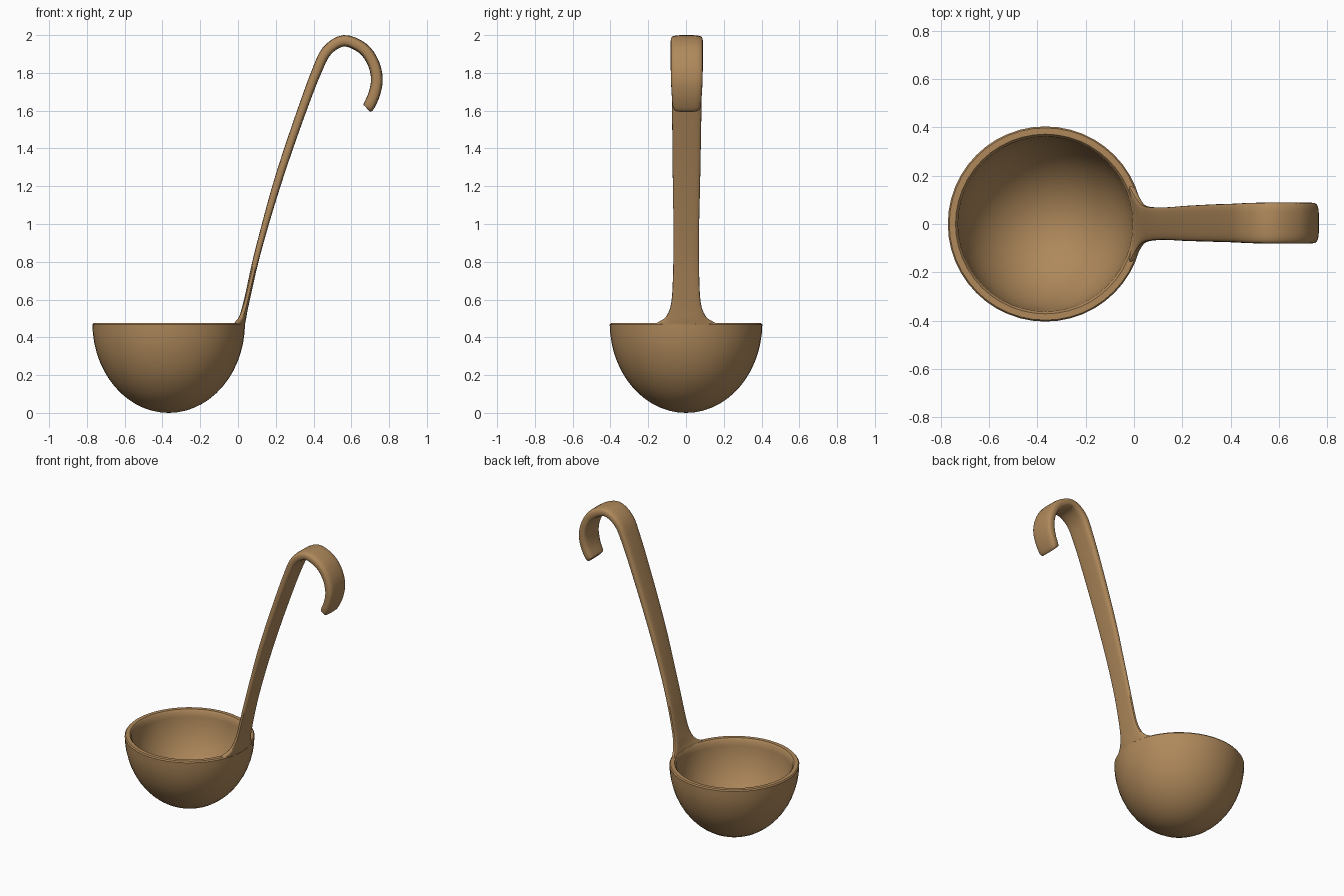
import bpy, bmesh, math
from mathutils import Vector

cube = bpy.data.objects.get("Cube")
if cube:
    bpy.data.objects.remove(cube, do_unlink=True)

wood = bpy.data.materials.new("warm_wood")
wood.use_nodes = True
COLOR = (0.43, 0.25, 0.105, 1)
wood.diffuse_color = COLOR
wood.node_tree.nodes["Principled BSDF"].inputs["Base Color"].default_value = COLOR

CX, RIM = -0.367, 0.475          # bowl centre and rim height
OUTER, INNER = 0.404, 0.362      # bowl radii


def loft(name, rings, cap_start, cap_end):
    """Skin a list of closed rings; a ring of one point makes a pole."""
    bm = bmesh.new()
    rows = [[bm.verts.new(p) for p in ring] for ring in rings]
    for a, b in zip(rows, rows[1:]):
        n = max(len(a), len(b))
        for i in range(n):
            j = (i + 1) % n
            quad = [a[i % len(a)], a[j % len(a)], b[j % len(b)], b[i % len(b)]]
            bm.faces.new(list(dict.fromkeys(quad)))
    if cap_start:
        bm.faces.new(rows[0])
    if cap_end:
        bm.faces.new(rows[-1])
    bmesh.ops.recalc_face_normals(bm, faces=bm.faces)
    mesh = bpy.data.meshes.new(name)
    bm.to_mesh(mesh)
    bm.free()
    obj = bpy.data.objects.new(name, mesh)
    bpy.context.collection.objects.link(obj)
    mesh.materials.append(wood)
    bpy.ops.object.select_all(action="DESELECT")
    obj.select_set(True)
    bpy.context.view_layer.objects.active = obj
    bpy.ops.object.shade_smooth_by_angle(angle=math.radians(40))
    return obj


# Bowl: outer arc up, softened rim, inner arc down
def arc(radius, depth, steps=14):
    angles = [math.pi / 2 * i / steps for i in range(steps + 1)]
    return [(radius * math.sin(a), RIM - depth * math.cos(a)) for a in angles]


outer = arc(OUTER, RIM)
inner = arc(INNER, 0.43)
outer[-1] = (OUTER, RIM - 0.008)
inner[-1] = (INNER, RIM - 0.012)
profile = outer + [(OUTER - 0.006, RIM), (INNER + 0.01, RIM)] + inner[::-1]
rings = []
for r, z in profile:
    n = 48 if r > 1e-5 else 1
    rings.append([(CX + r * math.cos(math.tau * i / n), r * math.sin(math.tau * i / n), z)
                  for i in range(n)])
loft("bowl", rings, False, False)

# Handle stations: x, z, half width, thickness, wrap around the bowl wall
stations = [Vector(s) for s in (
    (0.012, 0.40, 0.17, 0.032, 1), (0.018, 0.465, 0.165, 0.036, 1),
    (0.026, 0.50, 0.115, 0.034, 0.9), (0.035, 0.545, 0.088, 0.032, 0.5),
    (0.052, 0.62, 0.074, 0.030, 0.2), (0.092, 0.80, 0.068, 0.032, 0),
    (0.145, 1.00, 0.068, 0.036, 0), (0.203, 1.20, 0.072, 0.042, 0),
    (0.268, 1.40, 0.075, 0.045, 0), (0.345, 1.62, 0.078, 0.048, 0),
    (0.413, 1.80, 0.080, 0.052, 0), (0.470, 1.915, 0.083, 0.056, 0),
    (0.560, 1.970, 0.085, 0.060, 0), (0.660, 1.930, 0.085, 0.062, 0),
    (0.715, 1.855, 0.085, 0.062, 0), (0.735, 1.770, 0.084, 0.062, 0),
    (0.722, 1.690, 0.080, 0.062, 0), (0.692, 1.622, 0.074, 0.060, 0),
    (0.684, 1.610, 0.060, 0.042, 0))]


def catmull(p0, p1, p2, p3, t):
    return 0.5 * (2 * p1 + (p2 - p0) * t + (2 * p0 - 5 * p1 + 4 * p2 - p3) * t * t
                  + (3 * p1 - p0 - 3 * p2 + p3) * t ** 3)


last = len(stations) - 1
path = []
for k in range(last):
    four = [stations[min(max(k + d, 0), last)] for d in (-1, 0, 1, 2)]
    path += [catmull(*four, t / 4) for t in range(4)]
path.append(stations[-1])


def power(v, e):
    return math.copysign(abs(v) ** e, v)


# Sweep a rounded-rectangle section along the path
rings = []
SIDES = 24
for i, p in enumerate(path):
    a, b = path[max(i - 1, 0)], path[min(i + 1, len(path) - 1)]
    tangent = Vector((b[0] - a[0], b[1] - a[1])).normalized()
    normal = Vector((tangent.y, -tangent.x))
    ring = []
    for s in range(SIDES):
        ang = math.tau * s / SIDES
        y = p[2] * power(math.cos(ang), 0.55)
        off = p[3] / 2 * power(math.sin(ang), 0.55)
        bend = p[4] * (math.sqrt(OUTER ** 2 - y * y) - OUTER)
        z = p[1] + normal.y * off
        ring.append((p[0] + normal.x * off + bend, y + 0.004 * min(1, max(0, z - 0.6)), z))
    rings.append(ring)
loft("handle", rings, True, True)
